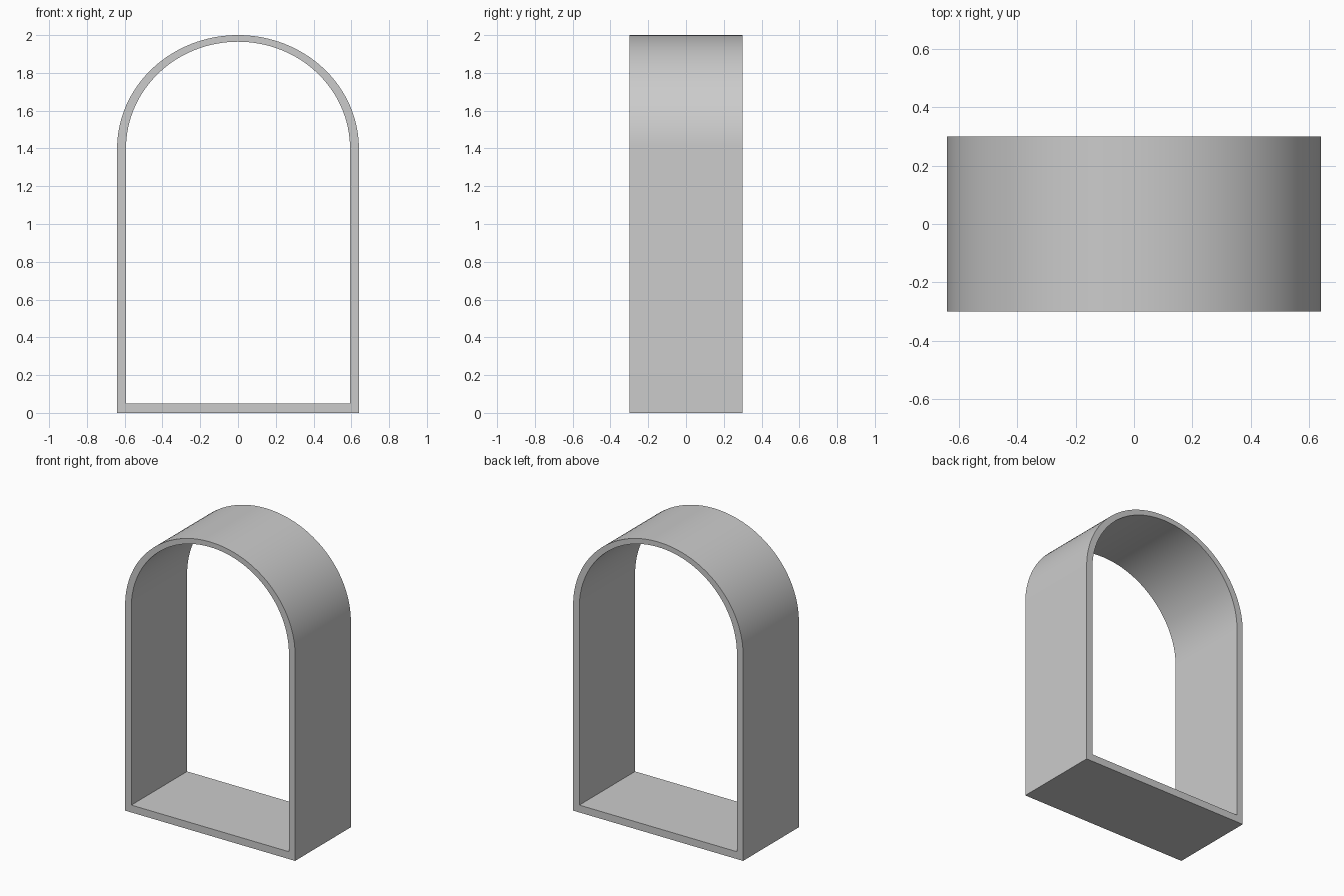
import bpy
import bmesh
import math

cube = bpy.data.objects.get("Cube")
if cube:
    bpy.data.objects.remove(cube, do_unlink=True)

DEPTH = 0.6      # front to back
SPRING = 1.4     # height where the arch begins
STEPS = 64       # segments around the arch


def arch_outline(half_width, rise, floor):
    """Closed outline: flat floor, straight sides, half-elliptical top."""
    points = [(-half_width, floor), (half_width, floor)]
    for i in range(STEPS + 1):
        a = math.pi * i / STEPS
        points.append((half_width * math.cos(a), SPRING + rise * math.sin(a)))
    return points


# Plain grey material
grey = bpy.data.materials.new("plain grey")
grey.use_nodes = True
colour = (0.6, 0.6, 0.6, 1)
grey.diffuse_color = colour
grey.node_tree.nodes["Principled BSDF"].inputs["Base Color"].default_value = colour

# Arched frame: strip between outer and inner outlines, extruded in depth
outer = arch_outline(0.64, 0.6, 0)
inner = arch_outline(0.593, 0.565, 0.05)
bm = bmesh.new()
rings = [[bm.verts.new((x, -DEPTH / 2, z)) for x, z in outline]
         for outline in (outer, inner)]
count = len(outer)
strip = []
for i in range(count):
    j = (i + 1) % count
    strip.append(bm.faces.new((rings[0][i], rings[0][j], rings[1][j], rings[1][i])))
result = bmesh.ops.extrude_face_region(bm, geom=strip, use_keep_orig=True)
moved = [g for g in result["geom"] if isinstance(g, bmesh.types.BMVert)]
bmesh.ops.translate(bm, verts=moved, vec=(0, DEPTH, 0))
bmesh.ops.recalc_face_normals(bm, faces=bm.faces)

mesh = bpy.data.meshes.new("arched_frame")
bm.to_mesh(mesh)
bm.free()
mesh.materials.append(grey)
frame = bpy.data.objects.new("arched_frame", mesh)
bpy.context.collection.objects.link(frame)

# Smooth arch with crisp corners
bpy.ops.object.select_all(action="DESELECT")
frame.select_set(True)
bpy.context.view_layer.objects.active = frame
bpy.ops.object.shade_smooth_by_angle(angle=math.radians(30))
